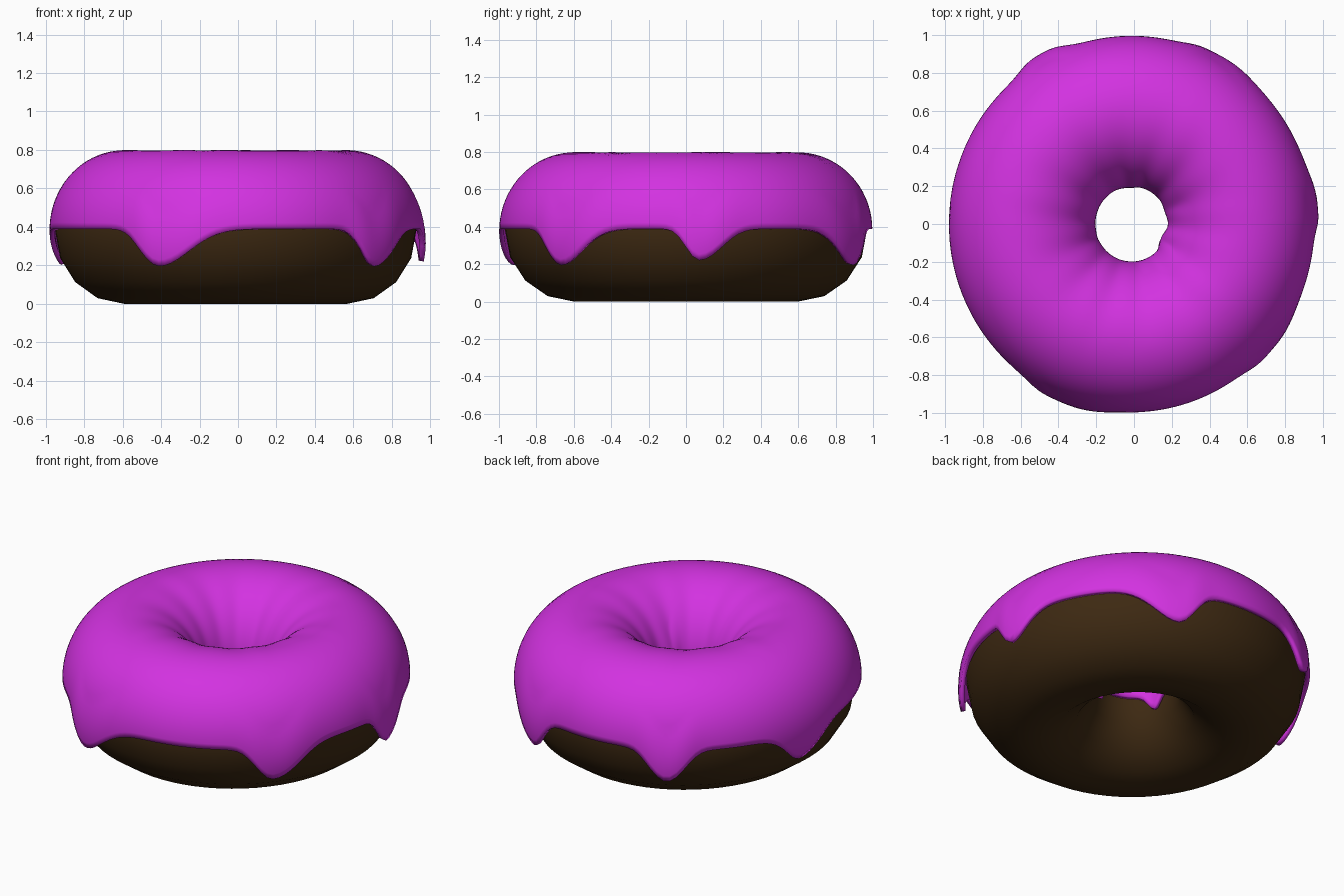
import bpy, bmesh
from math import sin, cos, radians, degrees, pi, exp

if "Cube" in bpy.data.objects:
    bpy.data.objects.remove(bpy.data.objects["Cube"])

CX, CY, R, A, B = -0.012, 0.0, 0.58, 0.36, 0.385   # ring centre, ring radius, tube half width / height
STRETCH = 1.03                                     # ring is slightly longer in y


def ring_point(theta, phi, grow=0.0, push=0.0):
    rad = R + (A + grow) * cos(phi) + push
    return (CX + rad * cos(theta), CY + STRETCH * rad * sin(theta), B + (B + grow) * sin(phi))


def make_object(name, rows, closed, color):
    """Skin a list of cross-sections that runs round the ring."""
    bm = bmesh.new()
    grid = [[bm.verts.new(p) for p in row] for row in rows]
    m = len(rows[0])
    for i, row in enumerate(grid):
        nxt = grid[(i + 1) % len(grid)]
        for j in range(m if closed else m - 1):
            k = (j + 1) % m
            bm.faces.new((row[j], nxt[j], nxt[k], row[k]))
    for f in bm.faces:
        f.smooth = True
    mesh = bpy.data.meshes.new(name)
    bm.to_mesh(mesh)
    bm.free()
    ob = bpy.data.objects.new(name, mesh)
    bpy.context.collection.objects.link(ob)
    mat = bpy.data.materials.new(name + "_colour")
    mat.diffuse_color = color
    mat.use_nodes = True
    mat.node_tree.nodes["Principled BSDF"].inputs["Base Color"].default_value = mat.diffuse_color
    mesh.materials.append(mat)
    return ob


def lobe(deg, centre, left, right):
    """Smooth lopsided bump, 1 at its centre."""
    d = (deg - centre + 180) % 360 - 180
    return exp(-(abs(d) / (left if d < 0 else right)) ** 2)


# Dough ring with a 16-sided tube
dough = [[ring_point(2 * pi * i / 64, 2 * pi * j / 16) for j in range(16)] for i in range(64)]
make_object("dough", dough, True, (0.047, 0.022, 0.006, 1))

# Icing drips: angle, spread either side, drop in degrees round the tube, outward flare
OUTER = [(-114, 8, 13, 29, 0.055), (-42, 7, 11, 29, 0.045), (4, 5, 9, 25, 0.045),
         (64, 12, 7, 29, 0.045), (119, 7, 7, 27, 0.065), (168, 9, 10, 27, 0.0)]
INNER = [(-27, 10, 14, 22, 0.035), (20, 10, 10, 10, 0.01), (95, 12, 12, 14, 0.01),
         (200, 14, 14, 12, 0.0)]
N, M = 180, 40
icing = []
for i in range(N):
    t = 2 * pi * i / N
    deg = degrees(t)
    drop = sum(d * lobe(deg, c, l, r) for c, l, r, d, f in OUTER)
    flare = sum(f * lobe(deg, c, l, r) for c, l, r, d, f in OUTER)
    drop_in = sum(d * lobe(deg, c, l, r) for c, l, r, d, f in INNER)
    flare_in = sum(f * lobe(deg, c, l, r) for c, l, r, d, f in INNER)
    lo, hi = radians(0.5 - drop), radians(182 + drop_in)
    row = []
    for j in range(M + 1):
        u = j / M
        phi = lo + (hi - lo) * u
        # thick drip ends swing away from the dough
        push = flare * max(0, 1 - u / 0.2) ** 1.2 - flare_in * max(0, (u - 0.75) / 0.25)
        # faint ripples on the slope into the hole
        ripple = 0.005 * sin(9 * t + 1) * sin(5 * t) * max(0, sin((u - 0.45) / 0.55 * pi))
        row.append(ring_point(t, phi, 0.002 + ripple, push))
    icing.append(row)
ob = make_object("icing", icing, False, (0.65, 0.032, 0.75, 1))
sol = ob.modifiers.new("thickness", 'SOLIDIFY')
sol.thickness = 0.026
sol.offset = 1
